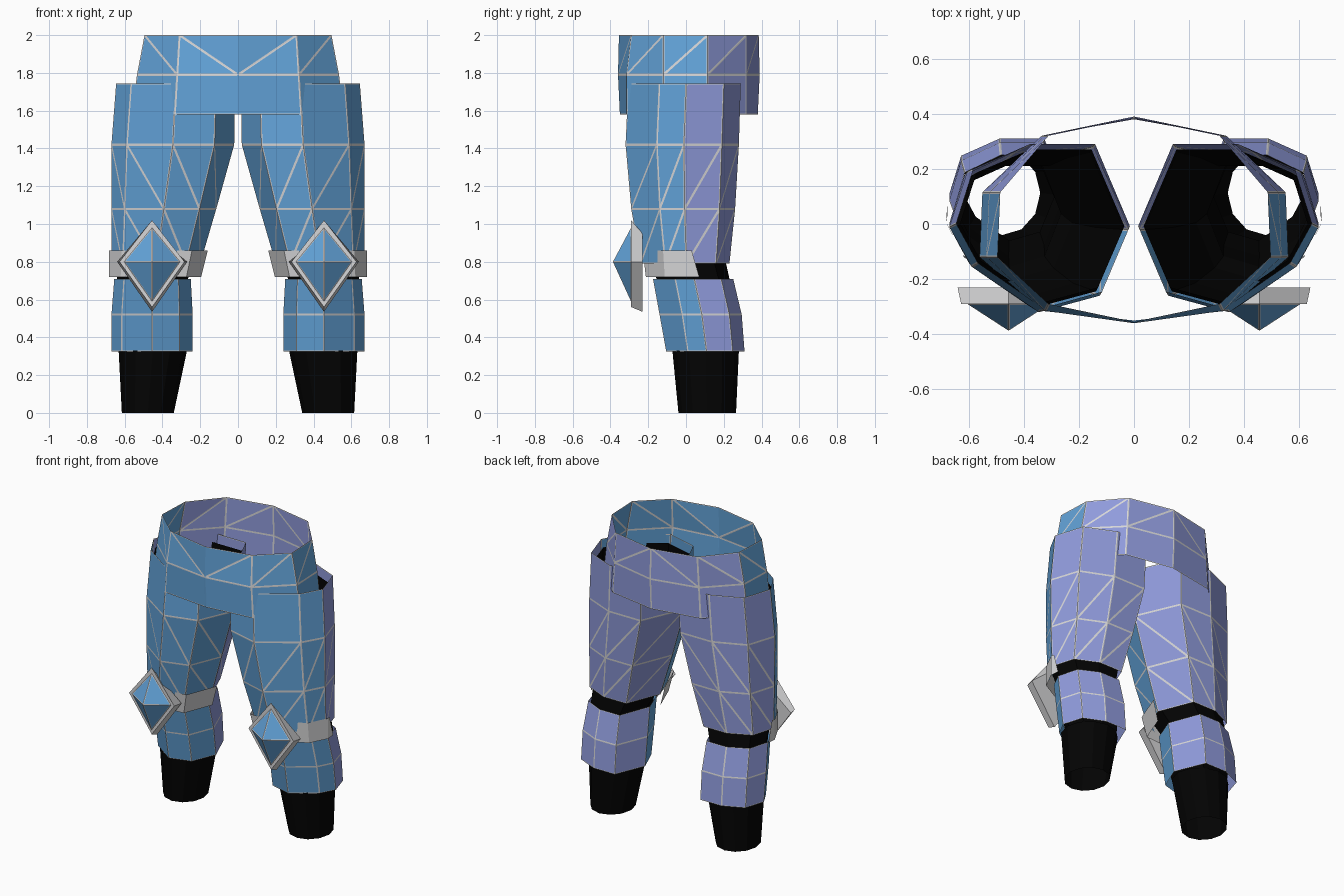
import bpy, bmesh
from math import cos, sin, tau

cube = bpy.data.objects.get("Cube")
if cube:
    bpy.data.objects.remove(cube, do_unlink=True)


def material(name, rgb):
    m = bpy.data.materials.new(name)
    m.use_nodes = True
    m.diffuse_color = (*rgb, 1)
    bsdf = m.node_tree.nodes["Principled BSDF"]
    bsdf.inputs["Base Color"].default_value = (*rgb, 1)
    bsdf.inputs["Roughness"].default_value = 0.7
    return m


BLUE = material("front_blue", (0.125, 0.37, 0.7))
PURPLE = material("back_purple", (0.28, 0.33, 0.72))
GREY = material("trim_grey", (0.68, 0.68, 0.69))
BLACK = material("cloth_black", (0.001, 0.001, 0.001))


def finish(name, bm, mats, seam=0.0):
    """Cut optional trim seams along the edges, then mirror across x."""
    if seam:
        bm.normal_update()
        panels = set(bm.faces)
        bmesh.ops.inset_individual(
            bm, faces=bm.faces[:], thickness=seam, use_even_offset=True)
        for f in bm.faces:
            # no seam along the front mirror line
            at_middle = sum(abs(v.co.x) < 1e-5 and v.co.y < 0 for v in f.verts)
            if f not in panels and at_middle < 2:
                f.material_index = len(mats) - 1
    me = bpy.data.meshes.new(name)
    bm.to_mesh(me)
    bm.free()
    for m in mats:
        me.materials.append(m)
    ob = bpy.data.objects.new(name, me)
    bpy.context.collection.objects.link(ob)
    mod = ob.modifiers.new("mirror", "MIRROR")
    mod.merge_threshold = 0.0005
    return ob


def loft(name, rings, mats, closed=True, front=99, split=(), seam=0.0):
    """Skin rings from bottom to top; segments past 'front' take the second colour."""
    bm = bmesh.new()
    rows = [[bm.verts.new(p) for p in ring] for ring in rings]
    n = len(rows[0])
    for r in range(len(rows) - 1):
        lo, hi = rows[r], rows[r + 1]
        for i in range(n if closed else n - 1):
            j = (i + 1) % n
            a, b, c, d = lo[i], lo[j], hi[j], hi[i]
            for corners in ([(a, b, c), (a, c, d)] if r in split else [(a, b, c, d)]):
                bm.faces.new(corners).material_index = int(i >= front)
    return finish(name, bm, mats, seam)


def fit(shape, z, x0, x1, y0, y1):
    """Place a unit cross-section in a box at height z."""
    return [((x0 + x1) / 2 + u * (x1 - x0) / 2,
             (y0 + y1) / 2 + v * (y1 - y0) / 2, z) for u, v in shape]


# Leg cross-section: inner side, round the front, outer side, round the back
LEG = [(-1, 0), (-.68, -.8), (0, -1), (.75, -.45),
       (1, .03), (.8, .7), (.15, 1), (-.6, 1)]
ROUND = [(cos(tau * i / 12), sin(tau * i / 12)) for i in range(12)]
PLATES = [BLUE, PURPLE, GREY]

# Thigh armour
thigh = [(.79, .20, .67, -.24, .23), (1.08, .115, .67, -.29, .26),
         (1.42, .02, .67, -.32, .28), (1.745, .015, .645, -.305, .29)]
loft("thigh_plates", [fit(LEG, *r) for r in thigh], PLATES,
     front=4, split=(0, 1), seam=.006)

# Shin armour
shin = [(.325, .24, .67, -.105, .31), (.52, .24, .67, -.14, .295),
        (.71, .25, .655, -.175, .25)]
loft("shin_plates", [fit(LEG, *r) for r in shin], PLATES, front=4, seam=.005)

# Black cloth under the armour
lining = [(.328, .29, .615, -.06, .255), (.52, .265, .645, -.115, .265),
          (.71, .265, .64, -.155, .23), (.80, .225, .645, -.20, .21),
          (1.08, .14, .65, -.265, .24), (1.42, .04, .65, -.30, .26),
          (1.69, .035, .63, -.285, .27)]
loft("leg_lining", [fit(LEG, *r) for r in lining], [BLACK])
sleeve = [(0, .34, .615, -.04, .265), (.33, .27, .632, -.072, .28)]
loft("lower_leg_sleeve", [fit(ROUND, *r) for r in sleeve], [BLACK])

# Hip band, half of it from front centre to back centre
hip = []
for z, w, d, bow in [(1.58, .56, .35, .035), (1.79, .535, .36, .045),
                     (2.0, .495, .355, .065)]:
    mid = .31 + (2 - z) * .06
    hip.append([(0, -d, z), (mid, -d + bow, z), (w, -.12, z),
                (w - .01, .115, z), (mid, .32, z), (0, d + .03, z)])
loft("hip_band", hip, PLATES, closed=False, front=3, split=(1,), seam=.006)

# Knee strap round the front half of the leg, tucked in behind the guard
WRAP = LEG[:2] + [(0, -.85)] + LEG[3:5]
strap = []
for z, x0, y0, end in [(.72, .195, -.25, .07), (.86, .16, -.27, .03)]:
    strap.append(fit(WRAP, z, x0, .682, y0, -y0) + [(.677, end, z)])
loft("knee_strap", strap, [GREY], closed=False)


# Knee guard: a bevelled diamond frame with a pointed boss
def diamond(bm, half, top, bottom, y):
    return [bm.verts.new((.455 + x, y, z)) for x, z in
            [(-half, .8), (0, bottom), (half, .8), (0, top)]]


bm = bmesh.new()
back = diamond(bm, .185, .95, .535, -.23)
face = diamond(bm, .172, 1.02, .56, -.29)
for i in range(4):
    j = (i + 1) % 4
    bm.faces.new((back[i], back[j], face[j], face[i]))
bm.faces.new(face)
bm.faces.new(back[::-1])
finish("knee_frame", bm, [GREY])

bm = bmesh.new()
base = diamond(bm, .148, .98, .59, -.291)
tip = bm.verts.new((.455, -.387, .8))
for i in range(4):
    bm.faces.new((base[i], base[(i + 1) % 4], tip))
finish("knee_boss", bm, [BLUE, GREY], seam=.005)
